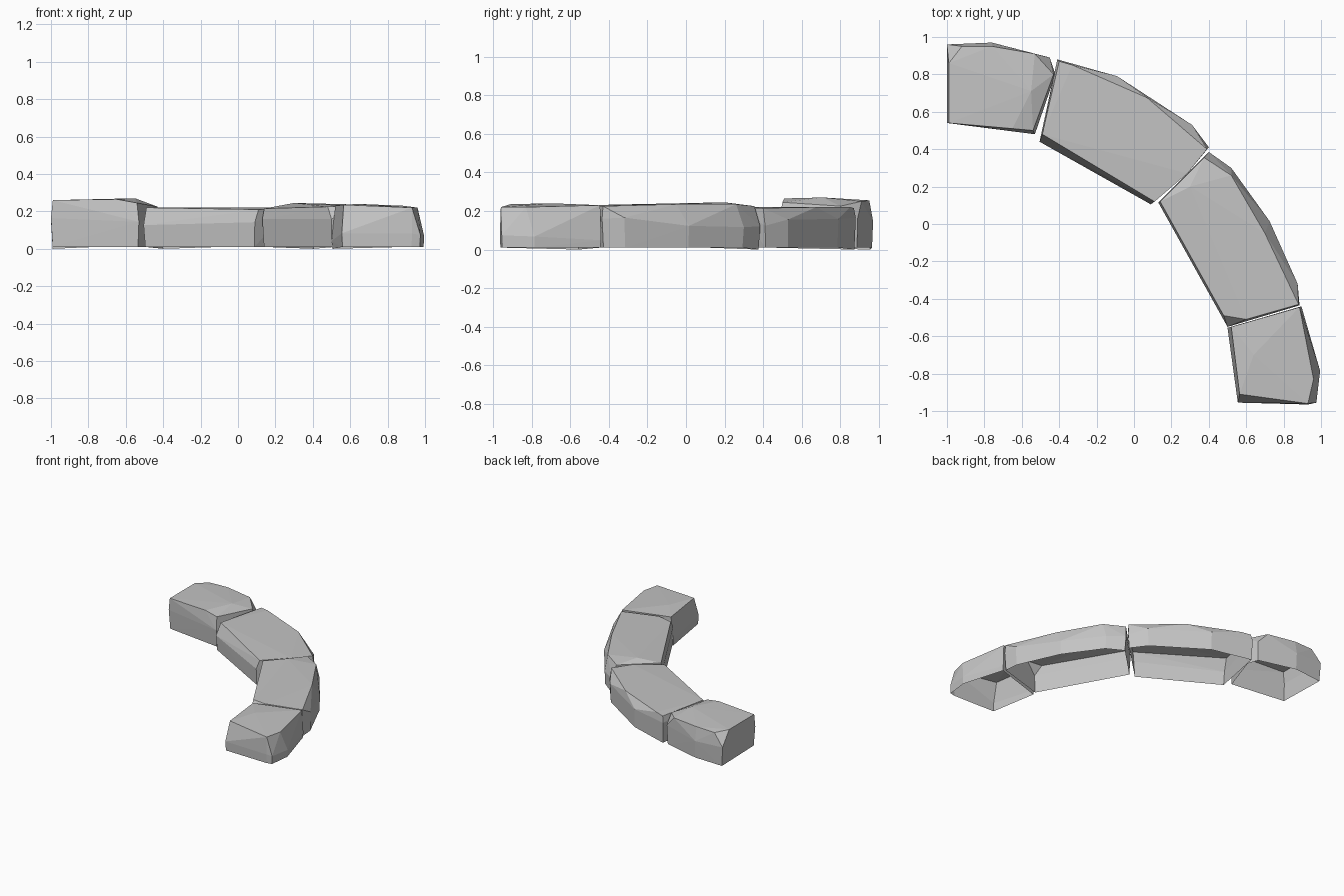
import bpy
import bmesh
import random
from mathutils import Vector

default_cube = bpy.data.objects.get("Cube")
if default_cube:
    bpy.data.objects.remove(default_cube, do_unlink=True)

rng = random.Random(4)

# One plain stone colour
stone_grey = bpy.data.materials.new("stone grey")
stone_grey.use_nodes = True
stone_colour = (0.55, 0.55, 0.55, 1)
stone_grey.diffuse_color = stone_colour
stone_grey.node_tree.nodes["Principled BSDF"].inputs["Base Color"].default_value = stone_colour


def shrink(points, factor):
    """Pull an outline towards its own middle."""
    middle = sum((Vector(p) for p in points), Vector((0, 0))) / len(points)
    return [middle + (Vector(p) - middle) * factor for p in points]


def make_stone(name, crown, girth, girth_height, foot_scale):
    """Faceted block: crown points, widest outline and foot, open underneath."""
    bm = bmesh.new()
    for point in crown:
        bm.verts.new(point)
    # Widest outline, slightly uneven like hewn rock
    for x, y in girth:
        bm.verts.new((x, y, girth_height + rng.uniform(-0.03, 0.03)))
    # Flat foot
    for index, (x, y) in enumerate(shrink(girth, foot_scale)):
        bm.verts.new((x, y, 0.01 if index else 0))
    hull = bmesh.ops.convex_hull(bm, input=bm.verts)
    loose = [v for v in bm.verts if not v.link_faces]
    bmesh.ops.delete(bm, geom=loose, context='VERTS')
    bmesh.ops.recalc_face_normals(bm, faces=bm.faces)
    bm.normal_update()
    # Hollow underside
    underside = [f for f in bm.faces if f.normal.z < -0.9]
    bmesh.ops.delete(bm, geom=underside, context='FACES')

    mesh = bpy.data.meshes.new(name)
    bm.to_mesh(mesh)
    bm.free()
    mesh.materials.append(stone_grey)
    stone = bpy.data.objects.new(name, mesh)
    bpy.context.collection.objects.link(stone)
    return stone


# Back end stone, the tallest
make_stone(
    "back_end_stone",
    crown=[(-.99, .86, .26), (-.92, .95, .25), (-.76, .95, .255), (-.53, .91, .25),
           (-.55, .71, .27), (-.43, .8, .225), (-.65, .51, .265), (-.54, .5, .245),
           (-.99, .54, .26)],
    girth=[(-1, .96), (-.76, .97), (-.45, .89), (-.42, .8), (-.53, .48), (-1, .54)],
    girth_height=.17,
    foot_scale=.97,
)

# Back middle stone
make_stone(
    "back_middle_stone",
    crown=[(-.4, .87, .215), (-.33, .85, .22), (.07, .675, .22), (.39, .4, .215),
           (.285, .27, .22), (.11, .12, .21), (-.21, .34, .215), (-.49, .48, .22)],
    girth=[(-.41, .88), (-.09, .79), (.31, .53), (.4, .41), (.09, .105), (-.505, .44)],
    girth_height=.14,
    foot_scale=.98,
)

# Front middle stone
make_stone(
    "front_middle_stone",
    crown=[(.375, .355, .225), (.52, .26, .235), (.3, .2, .245), (.14, .12, .215),
           (.48, -.49, .225), (.6, -.51, .23), (.88, -.43, .225), (.7, -.05, .235)],
    girth=[(.4, .385), (.52, .3), (.725, .015), (.875, -.32), (.885, -.435),
           (.5, -.55), (.13, .115)],
    girth_height=.14,
    foot_scale=.98,
)

# Front end stone
make_stone(
    "front_end_stone",
    crown=[(.52, -.55, .23), (.885, -.445, .23), (.96, -.83, .22), (.93, -.96, .22),
           (.565, -.91, .235), (.64, -.7, .24)],
    girth=[(.5, -.555), (.895, -.44), (.995, -.785), (.975, -.955), (.93, -.965),
           (.555, -.955)],
    girth_height=.06,
    foot_scale=.985,
)
